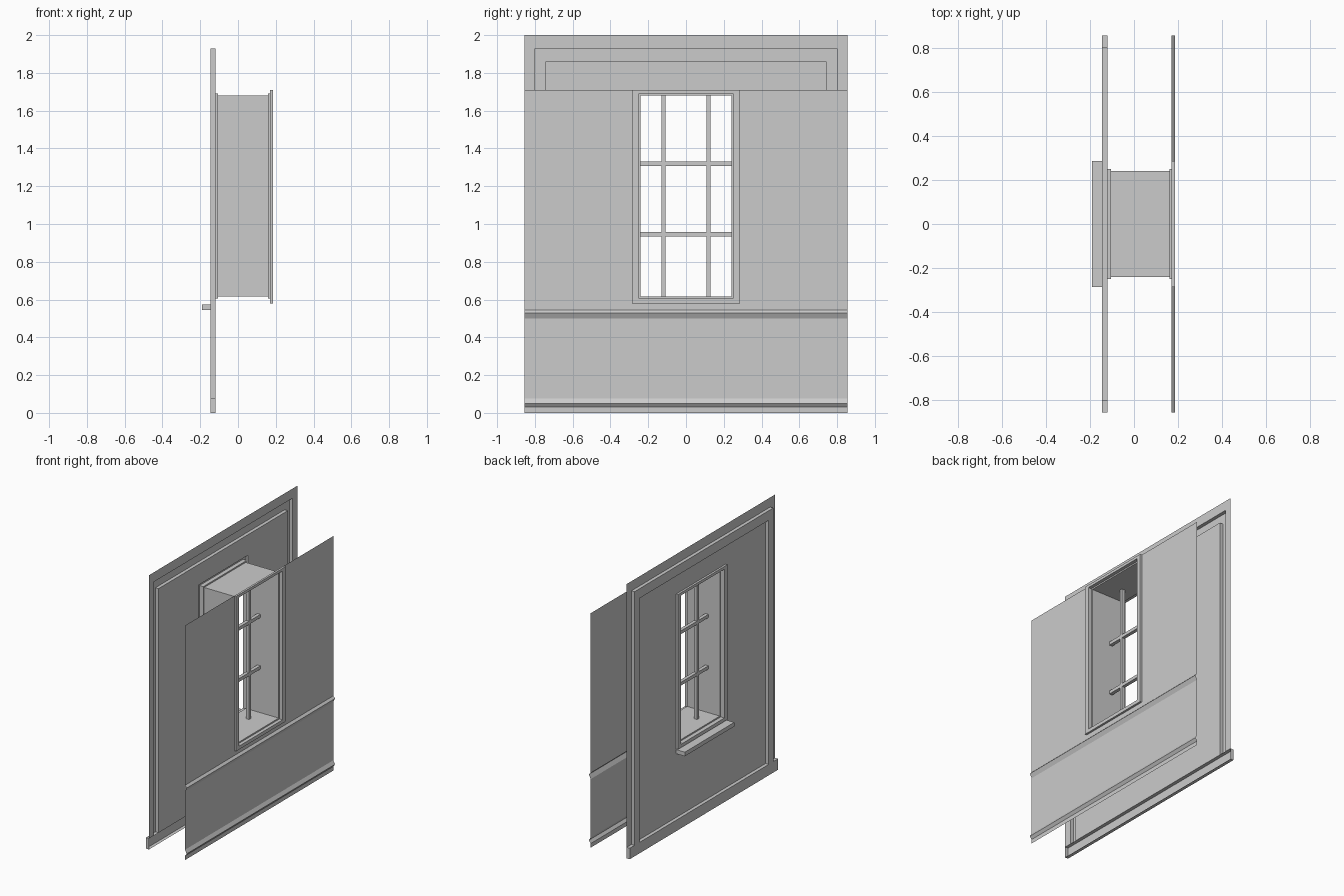
import bpy, bmesh

if "Cube" in bpy.data.objects:
    bpy.data.objects.remove(bpy.data.objects["Cube"])


def make(name, verts, faces):
    me = bpy.data.meshes.new(name)
    me.from_pydata(verts, [], faces)
    ob = bpy.data.objects.new(name, me)
    bpy.context.collection.objects.link(ob)
    return ob


def rings(name, loops, open_bottom=False):
    """Sheet bridged through rectangular loops (x, half_y, z0, z1), facing -x on the outer wall."""
    verts, faces = [], []
    for x, h, z0, z1 in loops:
        verts += [(x, -h, z0), (x, h, z0), (x, h, z1), (x, -h, z1)]
    for k in range(len(loops) - 1):
        for i in range(1 if open_bottom else 0, 4):
            a, b, j = 4 * k, 4 * k + 4, (i + 1) % 4
            faces.append((b + i, b + j, a + j, a + i))
    return make(name, verts, faces)


def strip(name, profile, y0, y1):
    """Sheet swept along y from an (x, z) profile listed top to bottom, facing +x."""
    n = len(profile)
    verts = [(x, y, z) for y in (y0, y1) for x, z in profile]
    return make(name, verts, [(i, i + 1, n + i + 1, n + i) for i in range(n - 1)])


def box(name, x0, x1, y0, y1, z0, z1, open_side=False):
    verts = [(x, y, z) for x in (x0, x1) for y in (y0, y1) for z in (z0, z1)]
    faces = [(0, 1, 3, 2), (0, 4, 5, 1), (2, 3, 7, 6), (0, 2, 6, 4), (1, 5, 7, 3)]
    if not open_side:
        faces.append((4, 6, 7, 5))
    return make(name, verts, faces)


W = 0.855          # half width of the wall
XO, XI = -0.12, 0.17   # outer and inner wall planes

# Outer wall: flange and raised three-sided moulding, open on the inside
rings("outer_wall_border", [
    (XO, W, 0.08, 2.0), (XO, 0.80, 0.08, 1.93), (-0.145, 0.80, 0.08, 1.93),
    (-0.145, 0.745, 0.08, 1.86), (XO, 0.745, 0.08, 1.86)], open_bottom=True)
rings("outer_wall_panel", [(XO, 0.745, 0.08, 1.86), (XO, 0.285, 0.58, 1.71)])
box("outer_base", -0.145, XO, -W, W, 0, 0.08, open_side=True)

# Window surround: outer frame, deep reveal, inner frame
rings("window_surround", [
    (XO, 0.285, 0.58, 1.71), (-0.135, 0.285, 0.58, 1.71),
    (-0.135, 0.25, 0.605, 1.69), (-0.105, 0.25, 0.605, 1.69),
    (-0.105, 0.24, 0.615, 1.68), (0.16, 0.24, 0.615, 1.68),
    (0.16, 0.25, 0.605, 1.69), (0.185, 0.25, 0.605, 1.69),
    (0.185, 0.285, 0.58, 1.71), (XI, 0.285, 0.58, 1.71)])
box("window_sill", -0.19, XO, -0.285, 0.285, 0.545, 0.575)

# Glazing bars
for i, y in enumerate((-0.12, 0.12)):
    box(f"vertical_bar_{i}", -0.0125, 0.0125, y - 0.011, y + 0.011, 0.615, 1.68)
for i, z in enumerate((0.945, 1.32)):
    box(f"horizontal_bar_{i}", -0.0125, 0.0125, -0.24, 0.24, z - 0.012, z + 0.012)

# Inner wall: lower part with rail and skirting, then panels beside the window
strip("inner_wall_lower", [
    (XI, 0.58), (XI, 0.545), (0.185, 0.53), (XI, 0.50),
    (XI, 0.075), (0.185, 0.05), (XI, 0.03), (XI, 0)], -W, W)
for side, y0, y1 in (("left", -W, -0.285), ("right", 0.285, W)):
    strip(f"inner_wall_{side}", [(XI, 1.71), (XI, 0.58)], y0, y1)
